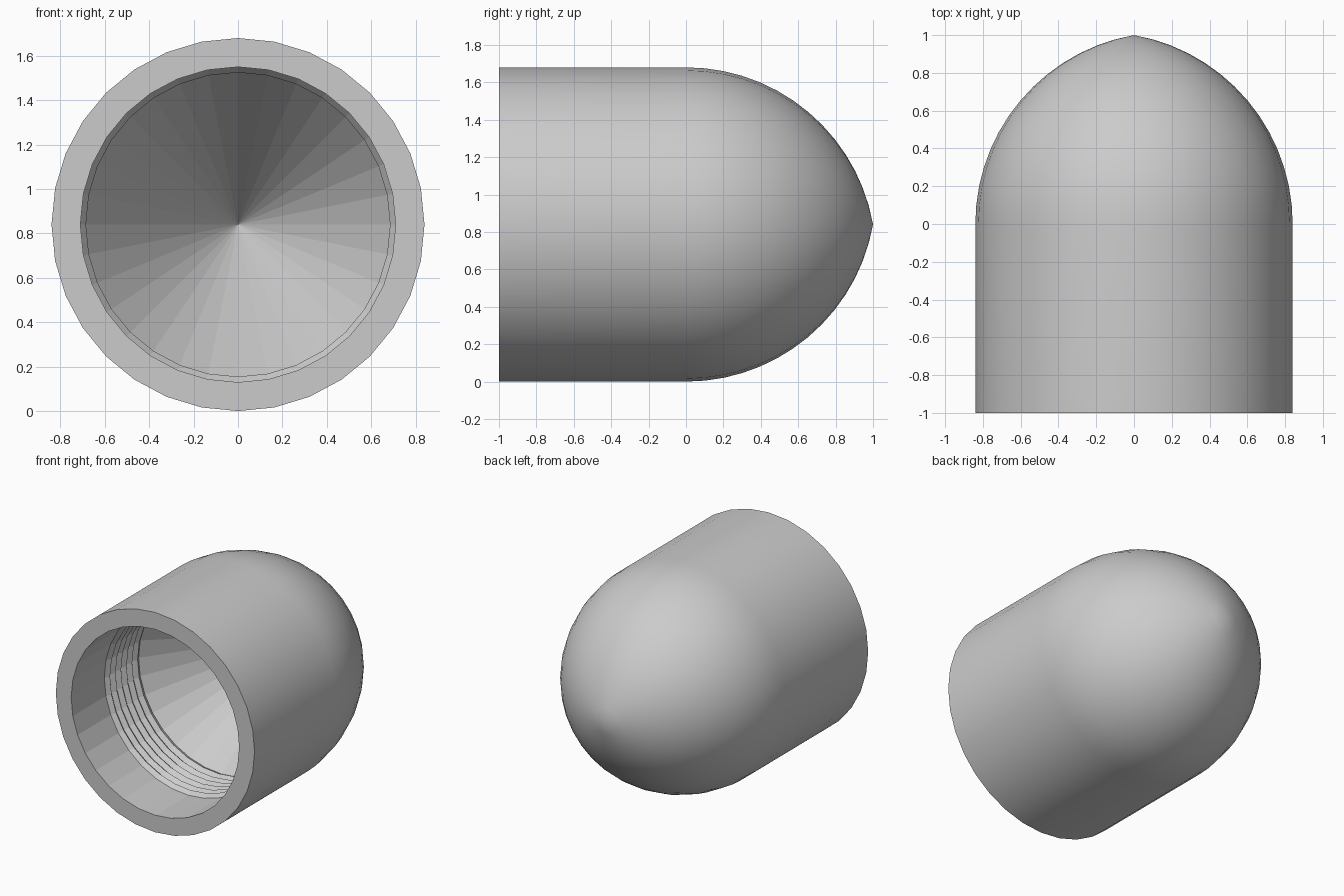
import bpy, bmesh, math

cube = bpy.data.objects.get("Cube")
if cube:
    bpy.data.objects.remove(cube, do_unlink=True)

SIDES = 32
RADIUS = 0.84
FRONT = -1.0

grey = bpy.data.materials.new("plain grey")
grey.use_nodes = True
colour = (0.6, 0.6, 0.6, 1)
grey.diffuse_color = colour
for node in grey.node_tree.nodes:
    if node.type == "BSDF_PRINCIPLED":
        node.inputs["Base Color"].default_value = colour


def dome_profile(steps=14):
    """Pointed arch from the straight wall to the tip, as (radius, y)."""
    arc = (RADIUS ** 2 + 1) / (2 * RADIUS)
    end = math.asin(1 / arc)
    points = []
    for i in range(steps):
        a = end * i / steps
        points.append((RADIUS - arc + arc * math.cos(a), arc * math.sin(a)))
    return points + [(0, 1)]


def thread_profile(start, stop, groove, crest, ridges=6):
    """Zigzag ridges along the bore."""
    pitch = (stop - start) / ridges
    points = []
    for i in range(ridges):
        y = start + i * pitch
        points += [(groove, y), (crest, y + pitch * 0.5)]
    return points


def revolve(name, profile, smooth_rule):
    """Turn a profile of (radius, y) about the lengthwise axis."""
    bm = bmesh.new()
    rings = []
    for r, y in profile:
        count = SIDES if r > 0 else 1
        rings.append([
            bm.verts.new((r * math.cos(2 * math.pi * k / SIDES), y,
                          RADIUS + r * math.sin(2 * math.pi * k / SIDES)))
            for k in range(count)])
    for i, (a, b) in enumerate(zip(rings, rings[1:])):
        for k in range(SIDES):
            n = (k + 1) % SIDES
            corners = [a[k % len(a)], a[n % len(a)], b[n % len(b)], b[k % len(b)]]
            face = bm.faces.new(list(dict.fromkeys(corners)))
            face.smooth = smooth_rule(i)
    bmesh.ops.recalc_face_normals(bm, faces=bm.faces)
    mesh = bpy.data.meshes.new(name)
    bm.to_mesh(mesh)
    bm.free()
    mesh.materials.append(grey)
    obj = bpy.data.objects.new(name, mesh)
    bpy.context.collection.objects.link(obj)
    return obj


# Outer shell, from the tip forward to the rim
outer = dome_profile()[::-1] + [(RADIUS, FRONT)]

# Bore: plain entry, threaded section, then a deep conical end
inner = [(0.71, FRONT)]
inner += thread_profile(-0.6, -0.2, 0.71, 0.685)
inner += [(0.7, -0.2), (0, 0.8)]

# Smooth outside, faceted rim and bore
revolve("threaded_domed_cap", outer + inner, lambda i: i < len(outer) - 1)
